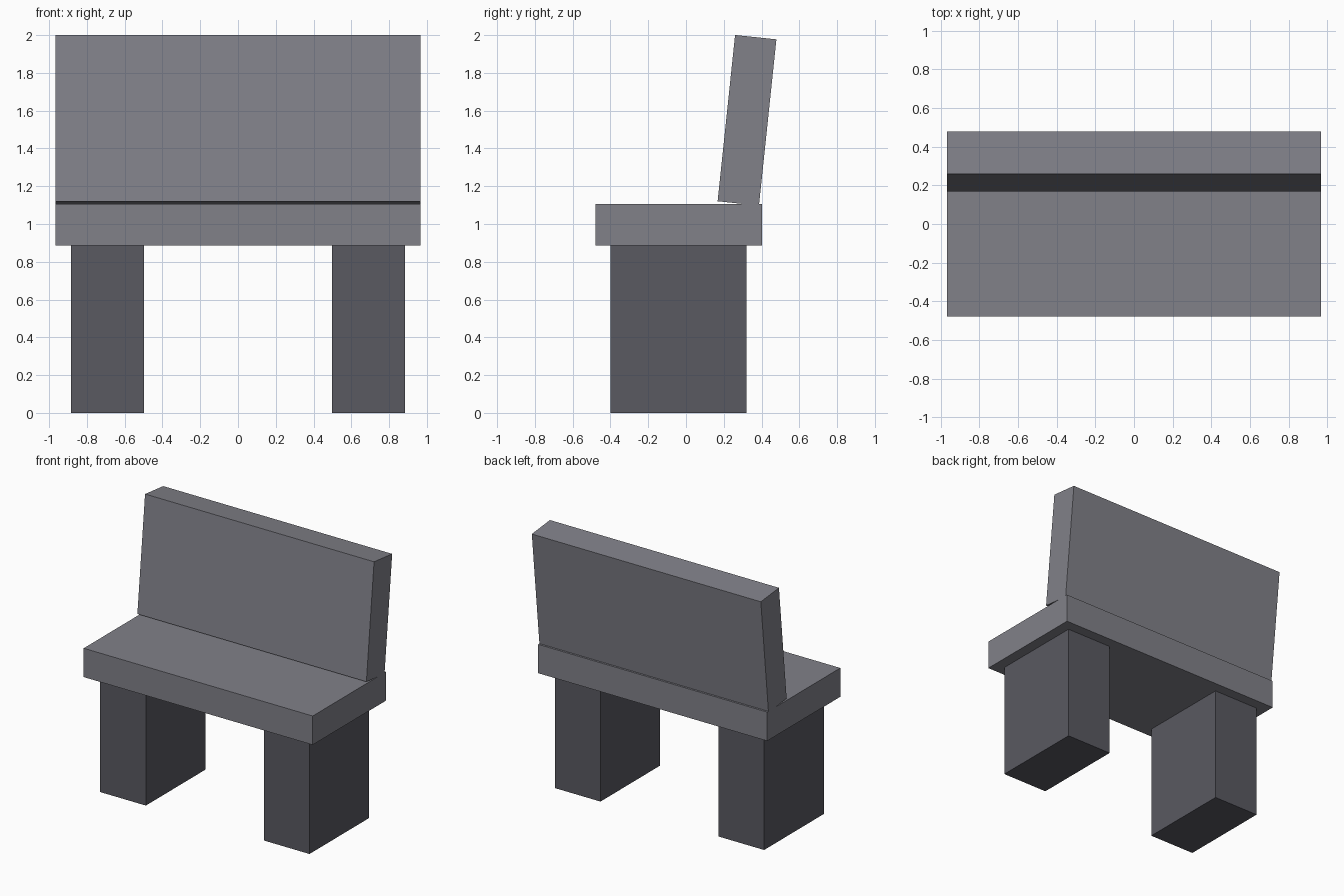
import bpy
import math

if "Cube" in bpy.data.objects:
    bpy.data.objects.remove(bpy.data.objects["Cube"])


def material(name, color):
    m = bpy.data.materials.new(name)
    m.diffuse_color = (*color, 1)
    m.use_nodes = True
    m.node_tree.nodes["Principled BSDF"].inputs["Base Color"].default_value = m.diffuse_color
    return m


def box(name, center, size, mat, tilt=0):
    bpy.ops.mesh.primitive_cube_add(size=1, location=center)
    ob = bpy.context.object
    ob.name = name
    ob.scale = size
    ob.rotation_euler.x = math.radians(tilt)
    ob.data.materials.append(mat)
    return ob


light_grey = material("light_grey", (0.22, 0.22, 0.25))
dark_grey = material("dark_grey", (0.10, 0.10, 0.12))

# Seat slab
box("seat", (0, -0.039, 0.996), (1.934, 0.882, 0.22), light_grey)

# Backrest leaning backwards, its rear edge resting in the seat
box("backrest", (0, 0.323, 1.549), (1.934, 0.22, 0.885), light_grey, tilt=-6)

# Block legs, left and right
for side, sx in (("left", -1), ("right", 1)):
    box(side + "_leg", (sx * 0.691, -0.04, 0.443), (0.386, 0.72, 0.886), dark_grey)
